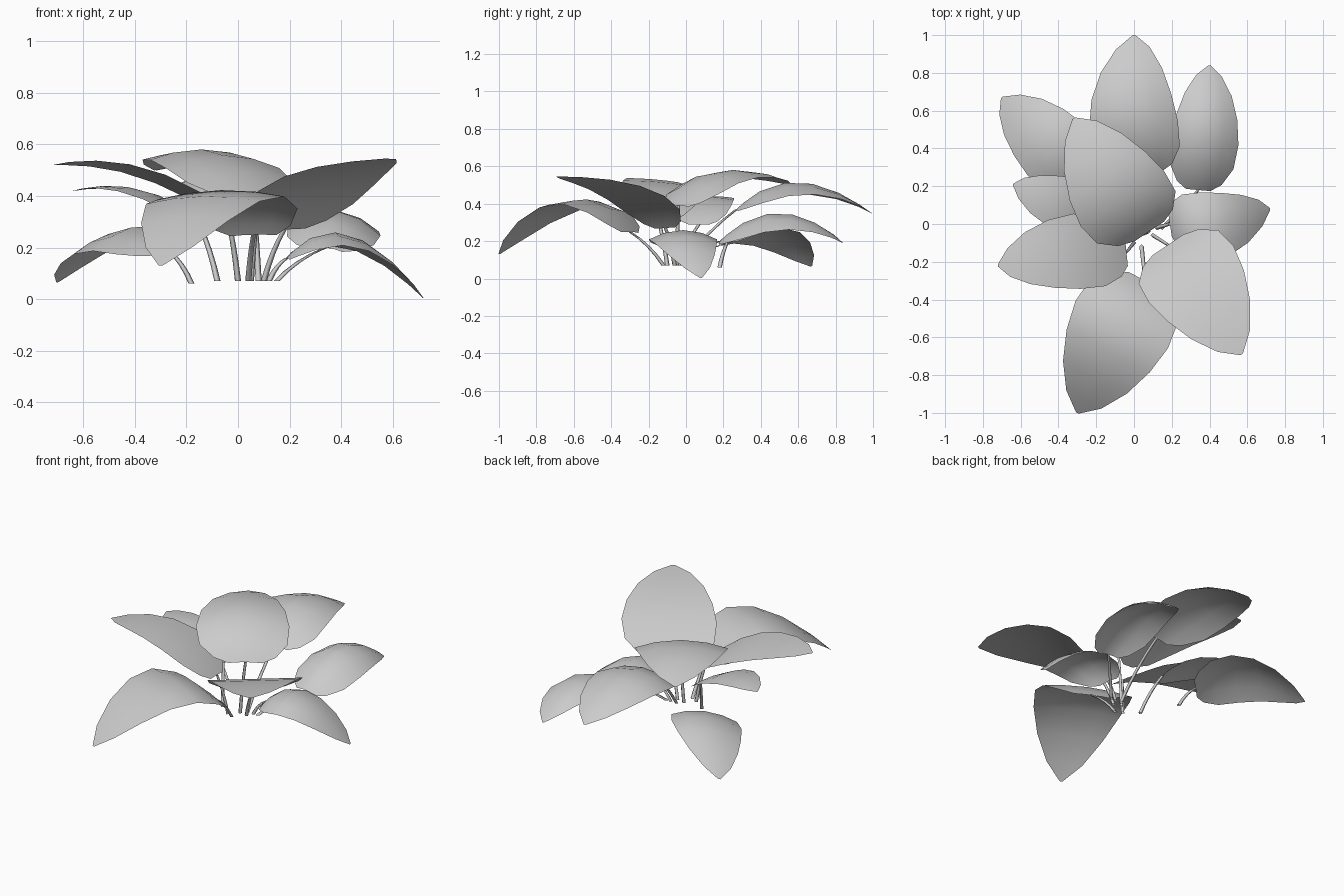
import bpy, bmesh
from mathutils import Vector as V

if "Cube" in bpy.data.objects:
    bpy.data.objects.remove(bpy.data.objects["Cube"])

WIDTHS = [(0, .36), (.06, .66), (.2, .94), (.4, 1), (.6, .9), (.78, .69), (.92, .38), (1, .03)]


def bezier(a, m, b, t):
    c = 2 * m - (a + b) / 2          # control point so the curve passes through m
    return a * (1 - t) ** 2 + c * 2 * t * (1 - t) + b * t * t


def finish(bm, name):
    me = bpy.data.meshes.new(name)
    bm.to_mesh(me)
    bm.free()
    for p in me.polygons:
        p.use_smooth = True
    ob = bpy.data.objects.new(name, me)
    bpy.context.collection.objects.link(ob)


# arched leaf blade: midrib curve, half width, sideways tilt (rise to its left), edge droop
def leaf(name, base, mid, tip, half, tilt, droop):
    base, mid, tip = V(base), V(mid), V(tip)
    d = tip - base
    side = V((-d.y, d.x, 0)).normalized()
    bm = bmesh.new()
    rows = []
    for t, w in WIDTHS:
        c = bezier(base, mid, tip, t)
        row = []
        for k in (-1, -.55, 0, .55, 1):
            s = k * w
            row.append(bm.verts.new(c + side * s * half + V((0, 0, tilt * s * half - droop * s * s))))
        rows.append(row)
    for r, q in zip(rows, rows[1:]):
        for j in range(4):
            bm.faces.new((r[j], q[j], q[j + 1], r[j + 1]))
    finish(bm, name)


# thin four-sided stalk bending outward to the leaf base
def stalk(name, foot, top):
    a, b = V(foot), V(top)
    m = (a + b) / 2 + V(((a.x - b.x) * .05, (a.y - b.y) * .05, .01))
    bm = bmesh.new()
    rings = []
    for i in range(5):
        t = i / 4
        c = bezier(a, m, b, t)
        r = .012 - .003 * t
        rings.append([bm.verts.new(c + V((x * r, y * r, 0))) for x, y in ((1, 0), (0, 1), (-1, 0), (0, -1))])
    for r, q in zip(rings, rings[1:]):
        for j in range(4):
            k = (j + 1) % 4
            bm.faces.new((r[j], r[k], q[k], q[j]))
    finish(bm, name)


# name, base, mid, tip, half width, tilt, droop, stalk foot
PLANT = [
    ("back", (.06, .27, .37), (-.01, .6, .515), (0, 1, .345), .235, 0, .07, (.08, -.02, .07)),
    ("back_right", (.34, .18, .20), (.38, .5, .35), (.40, .84, .19), .18, .1, .08, (.15, -.02, .07)),
    ("right", (.19, .0, .16), (.43, -.01, .25), (.72, .08, .003), .185, 0, .05, (.12, -.02, .07)),
    ("front_right", (.18, -.11, .27), (.34, -.32, .46), (.57, -.69, .545), .27, .04, .0, (.10, -.06, .07)),
    ("front", (.06, -.3, .25), (-.1, -.6, .42), (-.3, -1, .13), .275, .02, .03, (.04, -.12, .07)),
    ("front_left", (-.04, -.15, .32), (-.37, -.15, .5), (-.72, -.22, .52), .2, .08, .01, (.0, -.1, .07)),
    ("back_left", (-.27, .22, .19), (-.46, .44, .27), (-.70, .67, .065), .2, -.2, .05, (-.18, .18, .06)),
    ("left", (-.15, .07, .29), (-.38, .11, .425), (-.64, .21, .42), .15, 0, .02, (-.08, -.04, .07)),
    ("top", (.08, -.04, .39), (-.1, .19, .575), (-.32, .56, .5), .265, 0, .05, (.05, -.05, .07)),
]
for n, b, m, t, half, tilt, droop, foot in PLANT:
    leaf(n + "_leaf", b, m, t, half, tilt, droop)
    stalk(n + "_stalk", foot, b)
